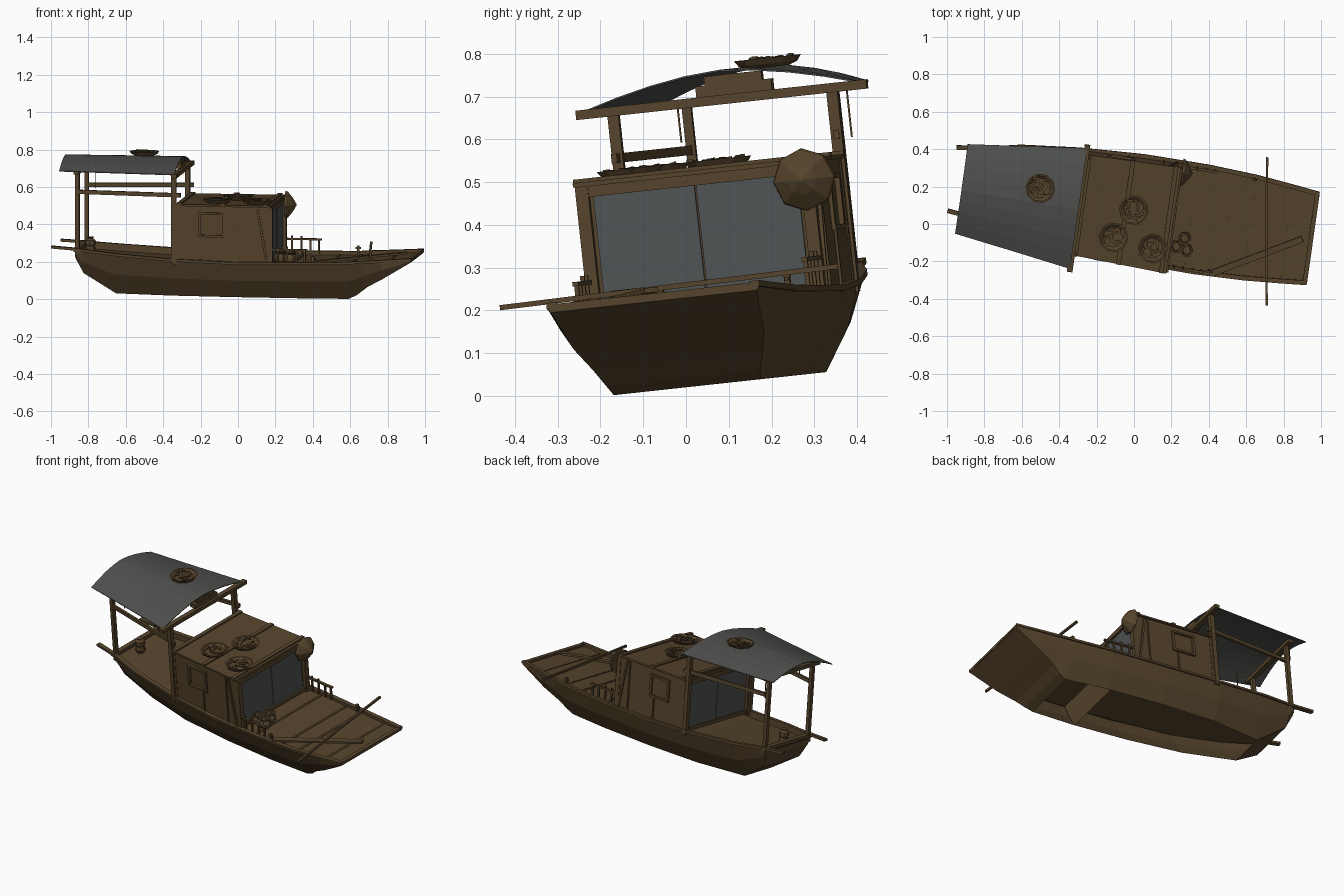
import bpy, bmesh, math, random
from mathutils import Vector, Matrix

if "Cube" in bpy.data.objects:
    bpy.data.objects.remove(bpy.data.objects["Cube"])
random.seed(4)

# The boat is drawn level, then yawed and rolled a little
M = Matrix.Translation((0, 0, .02)) @ Matrix.Rotation(.108, 4, 'X') @ Matrix.Rotation(math.radians(-8), 4, 'Z')

def material(name, col):
    m = bpy.data.materials.new(name)
    m.diffuse_color = (*col, 1)
    m.use_nodes = True
    m.node_tree.nodes["Principled BSDF"].inputs["Base Color"].default_value = m.diffuse_color
    return m

WOOD = material("brown wood", (.092, .058, .025))
CLOTH = material("grey canopy", (.08, .083, .076))
CURTAIN = material("blue grey curtain", (.08, .088, .09))

def P(u, o, w):
    """u along the boat, o sideways from the centreline, w up"""
    return Vector((u, .105 - .026 * u + o, w))

def obj(name, verts, faces, mat=WOOD):
    me = bpy.data.meshes.new(name)
    me.from_pydata([M @ Vector(v) for v in verts], [], faces)
    bm = bmesh.new()
    bm.from_mesh(me)
    bmesh.ops.recalc_face_normals(bm, faces=bm.faces)
    bm.to_mesh(me)
    bm.free()
    me.materials.append(mat)
    ob = bpy.data.objects.new(name, me)
    bpy.context.collection.objects.link(ob)
    return ob

def loft(name, rings, mat=WOOD, skip=None):
    """skin between rings; skip leaves one strip of faces open"""
    n = len(rings[0])
    verts = [v for r in rings for v in r]
    faces = [(i*n+j, i*n+(j+1) % n, (i+1)*n+(j+1) % n, (i+1)*n+j)
             for i in range(len(rings)-1) for j in range(n) if skip is None or not skip(i, j)]
    faces += [tuple(range(n)), tuple(range(len(verts)-n, len(verts)))]
    return obj(name, verts, faces, mat)

def path_bar(name, pts, a, b, mat=WOOD):
    """rectangular bar along points: a thick sideways, b thick upwards"""
    rings = []
    for i, p in enumerate(pts):
        d = (pts[min(i+1, len(pts)-1)] - pts[max(i-1, 0)]).normalized()
        ref = Vector((1, 0, 0)) if abs(d.z) > .8 else Vector((0, 0, 1))
        s = d.cross(ref).normalized()
        t = s.cross(d)
        rings.append([p + s*x*a/2 + t*y*b/2 for x, y in ((-1, -1), (1, -1), (1, 1), (-1, 1))])
    return loft(name, rings, mat)

def bar(name, p, q, a, b=None, mat=WOOD):
    return path_bar(name, [P(*p), P(*q)], a, b or a, mat)

def lathe(name, centre, prof, n=10, axis='Z', mat=WOOD):
    c = Vector(centre)
    R = Matrix.Rotation(math.pi/2, 3, 'Y') if axis == 'X' else Matrix.Identity(3)
    rings = [[c + R @ Vector((r*math.cos(6.28319*k/n), r*math.sin(6.28319*k/n), h)) for k in range(n)]
             for r, h in prof]
    return loft(name, rings, mat)

# Hull stations: u, top half width, top height, bottom half width, bottom height
ST = [(-.87, .192, .24, .17, .19), (-.83, .197, .235, .15, .11), (-.66, .234, .22, .11, 0),
      (-.35, .268, .2, .17, 0), (0, .289, .19, .19, 0), (.35, .291, .195, .19, 0),
      (.61, .28, .2, .175, .0), (.655, .276, .204, .182, .022), (.7, .272, .206, .2, .06),
      (.8, .263, .212, .225, .115), (.955, .247, .222, .245, .208)]

def sheer(u):
    u = max(ST[0][0], min(ST[-1][0], u))
    for a, b in zip(ST, ST[1:]):
        if u <= b[0]:
            t = (u-a[0]) / (b[0]-a[0])
            return a[1]+(b[1]-a[1])*t, a[2]+(b[2]-a[2])*t

rings = []
for u, ht, wt, hb, wb in ST:
    hm, wm = (ht*.6 + hb*.4) + .004, wb + (wt-wb)*.5
    d = wt - min(.03 if u < -.3 else .012, (wt-wb)*.4)      # deck level
    rings.append([P(u, *p) for p in ((ht, wt), (hm, wm), (hb, wb), (-hb, wb), (-hm, wm), (-ht, wt),
                                     (-ht+.015, wt), (-ht+.015, d), (ht-.015, d), (ht-.015, wt))])
# the flat bottom is open below the waterline
loft("hull", rings, skip=lambda i, j: j == 2 and 2 <= i <= 5)
obj("bulkhead", [P(.33, *p) for p in ((-.19, .001), (.19, .001), (.24, .09), (.272, .178), (-.272, .178), (-.24, .09))],
    [tuple(range(6))])

# Gunwale rails running out past the stern, and transom and bow beams
for s in (-1, 1):
    path_bar("gunwale", [P(-1, s*.172, .25)] + [P(r[0], s*(r[1]-.006), r[2]+.002) for r in ST], .024, .014)
bar("stern_beam", (-.865, -.195, .238), (-.865, .195, .238), .03, .02)
bar("bow_beam", (.945, -.247, .22), (.945, .247, .22), .024, .014)
for u in (.3, .5, .62, .82):
    h, w = sheer(u)
    bar("deck_batten", (u, -h+.02, w-.012), (u, h-.02, w-.012), .014, .008)

# Cabin with frame, curtains, windows and roof
A, B, TOP = -.305, .188, .493
wide = lambda u: .263 + (u-A) * .03
loft("cabin", [[P(u, -wide(u), .18), P(u, wide(u), .18), P(u, wide(u), TOP), P(u, -wide(u), TOP)]
               for u in (A, B)])
loft("cabin_roof", [[P(u, -wide(u)-.008, TOP), P(u, wide(u)+.012, TOP), P(u, wide(u)+.012, TOP+.01),
                     P(u, -wide(u)-.008, TOP+.01)] for u in (A-.01, B+.012)])
for u in (A+.01, -.06, B-.015):
    bar("roof_batten", (u, -wide(u)-.01, TOP+.012), (u, wide(u)+.014, TOP+.012), .024, .012)
for u, e in ((A, -1), (B, 1)):
    w = wide(u)
    for s in (-1, 1):
        bar("cabin_post", (u+e*.008, s*(w-.012), .18), (u+e*.008, s*(w-.012), TOP), .03)
        bar("curtain", (u+e*.003, s*.122, .2), (u+e*.003, s*.122, .47), .24, .008, CURTAIN)
    bar("door_lintel", (u+e*.01, -w, .48), (u+e*.01, w, .48), .02, .026)
    bar("door_sill", (u+e*.008, -w, .2), (u+e*.008, w, .2), .02, .02)
for s in (-1, 1):
    w = s * (wide(-.1) + .004)
    for z in (.335, .455):
        bar("window_frame", (-.19, w, z), (-.05, w, z), .016, .012)
    for u in (-.185, -.055):
        bar("window_frame", (u, w, .33), (u, w, .46), .012, .016)
    for u in (-.08, .11):
        bar("wall_batten", (u, s*(wide(u)+.002), .19), (u, s*(wide(u)+.002), .33 if u < 0 else TOP), .008)
    bar("wall_brace", (.13, s*(wide(.13)+.003), TOP-.01), (.18, s*(wide(.18)+.003), .2), .01, .012)

# Canopy posts, rails and beams
for s in (-1, 1):
    bar("rear_post", (-.86, s*.175, .2), (-.86, s*.175, .66), .022)
    bar("front_post", (-.325, s*.26, .18), (-.325, s*.26, .66), .026)
    bar("side_rail", (-.87, s*.175, .55), (-.29, s*.264, .55), .014, .022)
bar("canopy_cross_beam", (-.86, -.225, .66), (-.86, .225, .66), .03, .022)
bar("canopy_cross_beam", (-.315, -.345, .66), (-.315, .345, .66), .03, .022)
bar("canopy_block", (-.335, -.06, .684), (-.335, .12, .684), .04, .026)
bar("canopy_block", (-.335, -.038, .707), (-.335, .098, .707), .034, .022)

# Arched canopy sheet
N = 8
verts = []
for lift in (0, .004):
    for u, h in ((-.95, .243), (-.63, .285), (-.315, .328)):
        for k in range(N+1):
            t = -1 + 2*k/N
            verts.append(P(u, t*h, .664 + .062*(1 - abs(t)**1.65) + lift))
L, S = N+1, 3*(N+1)
faces = []
for k in range(N):
    for r in (0, 1):
        a = r*L + k
        faces += [(a, a+1, a+L+1, a+L), (S+a, S+a+L, S+a+L+1, S+a+1)]
    for a in (k, 2*L+k):
        faces.append((a, a+1, S+a+1, S+a))
for r in (0, 1):
    for k in (0, N):
        a = r*L + k
        faces.append((a, a+L, S+a+L, S+a))
obj("canopy", verts, faces, CLOTH)
for u, o, z in ((-.86, .205, .54), (-.76, -.18, .57)):
    bar("hanging_rope", (u, o, .665), (u, o, z), .004)

# Baskets of dried food on the roofs
for x, y, z in ((-.534, .2, .724), (-.019, .13, .501), (-.107, -.03, .501), (.109, -.06, .501)):
    lathe("basket", (x, y, z), ((.05, 0), (.07, .008), (.08, .022), (.07, .022), (.055, .012)), 10)
    for k in range(9):
        a, d = k*.7, random.uniform(.01, .06)
        p = Vector((x + d*math.cos(a), y + d*math.sin(a), z + .02))
        q = Vector((math.cos(a+1), math.sin(a+1), random.uniform(-.2, .3))) * .02
        path_bar("dried_fish", [p-q, p+q], .014, .006)

# Round hat hung on the cabin front
lathe("hat", (.207, .36, .453), ((.074, 0), (.07, .012), (.035, .04), (.004, .058)), 8, 'X')

# Pots on the foredeck, jar in the stern
JAR = ((.022, 0), (.036, .018), (.036, .034), (.026, .052), (.036, .06), (.026, .06), (.022, .03))
for x, y in ((.275, -.015), (.295, -.078), (.238, -.066)):
    lathe("pot", (x, y, .183), JAR, 6)
lathe("stern_jar", P(-.81, -.03, .2), ((.02, 0), (.03, .02), (.024, .045), (.03, .055), (.028, .075),
                                       (.014, .085), (.02, .092)), 8)

# Short rails beside the foredeck
for s in (-1, 1):
    bar("deck_rail", (.2, s*.272, .268), (.4, s*.272, .268), .014, .01)
    for u in (.24, .29, .34, .385):
        bar("deck_rail_post", (u, s*.272, .19), (u, s*.272, .285 if u < .3 else .268), .01)

# Loose pole, plank and mooring pegs
path_bar("pole", [Vector((.76, -.31, .232)), Vector((.7, .1, .238)), Vector((.652, .48, .243))], .012, .012)
path_bar("plank", [Vector((.9, .07, .235)), Vector((.45, -.18, .208))], .034, .012)
for u, s in ((.6, 1), (.43, -1)):
    h, w = sheer(u)
    bar("mooring_peg", (u, s*(h-.02), w-.01), (u, s*(h-.02), w+.04), .014)
    bar("peg_crossbar", (u-.015, s*(h-.02), w+.027), (u+.015, s*(h-.02), w+.027), .009)
